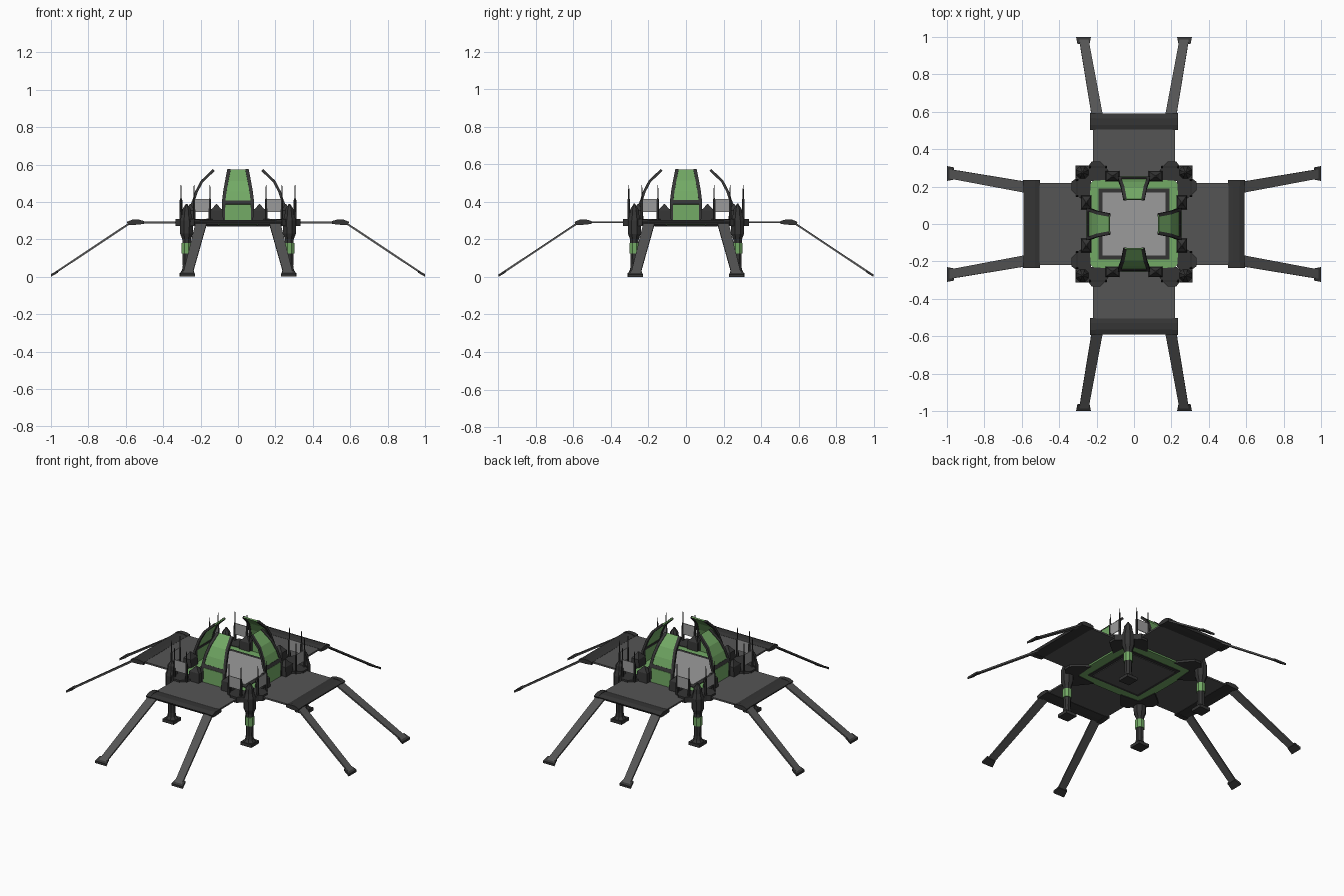
import bpy, bmesh
from math import cos, sin, pi
from mathutils import Vector, Matrix

if "Cube" in bpy.data.objects:
    bpy.data.objects.remove(bpy.data.objects["Cube"])


def material(name, c):
    m = bpy.data.materials.new(name)
    m.diffuse_color = (*c, 1)
    m.use_nodes = True
    m.node_tree.nodes["Principled BSDF"].inputs["Base Color"].default_value = m.diffuse_color
    return m


GREEN = material("green", (0.17, 0.40, 0.13))
DARK = material("dark", (0.035, 0.035, 0.035))
GREY = material("deck_grey", (0.09, 0.09, 0.09))
LIGHT = material("light_grey", (0.33, 0.33, 0.33))


def part(name, solids, mat, turns=4, mirror=False):
    """Loft each solid (a list of rings), repeat around z and mirror in x."""
    bm = bmesh.new()
    for rings in solids:
        for flip in ((1, -1) if mirror else (1,)):
            for k in range(turns):
                rot = Matrix.Rotation(k * pi / 2, 3, 'Z')
                vs = [[bm.verts.new(rot @ Vector((p[0] * flip, p[1], p[2]))) for p in r] for r in rings]
                n = len(vs[0])
                for a, b in zip(vs, vs[1:]):
                    for i in range(n):
                        bm.faces.new((a[i], a[(i + 1) % n], b[(i + 1) % n], b[i]))
                bm.faces.new(vs[0])
                bm.faces.new(vs[-1])
    bmesh.ops.recalc_face_normals(bm, faces=bm.faces)
    me = bpy.data.meshes.new(name)
    bm.to_mesh(me)
    bm.free()
    me.materials.append(mat)
    ob = bpy.data.objects.new(name, me)
    bpy.context.collection.objects.link(ob)
    return ob


def box(x0, x1, y0, y1, z0, z1):
    q = ((x0, y0), (x1, y0), (x1, y1), (x0, y1))
    return [[(x, y, z) for x, y in q] for z in (z0, z1)]


def turned(cx, cy, prof, n=8):
    """Faceted upright column from (radius, z) pairs."""
    return [[(cx + r * cos((i + .5) * 2 * pi / n), cy + r * sin((i + .5) * 2 * pi / n), z)
             for i in range(n)] for r, z in prof]


def plate(outline, z0, z1):
    return [[(x, y, z) for x, y in outline] for z in (z0, z1)]


def strip(pts, t):
    """Curved slab: points (x centre, half width, y, z), thickness t."""
    rings = []
    for i, (x, w, y, z) in enumerate(pts):
        a, b = pts[max(i - 1, 0)], pts[min(i + 1, len(pts) - 1)]
        d = Vector((0, b[2] - a[2], b[3] - a[3])).normalized()
        n = Vector((0, -d.z, d.y)) * t / 2
        rings.append([(x - w, y + n.y, z + n.z), (x + w, y + n.y, z + n.z),
                      (x + w, y - n.y, z - n.z), (x - w, y - n.y, z - n.z)])
    return rings


# Central hull with dark rim and light floor
hull = [(.20, -.25), (.25, -.20), (.25, .20), (.20, .25),
        (-.20, .25), (-.25, .20), (-.25, -.20), (-.20, -.25)]
part("hull", [plate(hull, .276, .304)], GREEN, 1)
part("floor_rim", [box(-.19, .19, -.19, .19, .272, .308)], DARK, 1)
part("floor", [box(-.168, .168, -.168, .168, .31, .312)], LIGHT, 1)
part("belly_panel", [box(-.168, .168, -.168, .168, .268, .272)], GREY, 1)

# Flat decks on four sides with thick outer lips
part("deck", [box(-.22, .22, -.54, -.24, .286, .296)], GREY)
lip = [(-.505, .284), (-.505, .297), (-.53, .303), (-.565, .303), (-.592, .293), (-.585, .28), (-.55, .28)]
part("deck_lip", [[[(x, y, z) for y, z in lip] for x in (-.215, .215)]], DARK)
lip_cap = [(y * 1.06 + .033, z * 1.2 - .0585) for y, z in lip]
part("lip_cap", [[[(x, y, z) for y, z in lip_cap] for x in (.205, .235)]], DARK, mirror=True)

# Sloping struts and their feet
part("strut", [strip([(.195, .03, -.57, .292), (.268, .025, -.985, .016)], .01)], GREY, mirror=True)
part("strut_foot", [
    [[(x, y, z) for x, y, z in ((.27 - w, -.962, .022), (.27 + w, -.962, .022),
                                (.27 + w, -.962, .034), (.27 - w, -.962, .034))]
     if s == 0 else
     [(.27 - w, -1, 0), (.27 + w, -1, 0), (.27 + w, -1, .014), (.27 - w, -1, .014)]
     for s, w in ((0, .032), (1, .04))]], DARK, mirror=True)

# Corner legs
c = .275
part("corner_leg", [turned(c, c, [(.04, 0), (.04, .015), (.026, .035), (.022, .06), (.025, .20),
                                 (.037, .23), (.038, .30), (.028, .33), (.024, .36), (.004, .39)])], DARK)
part("leg_band", [turned(c, c, [(.028, .125), (.028, .18)])], GREEN)
part("leg_foot", [box(c - .038, c + .038, c - .038, c + .038, 0, .02)], DARK)

# Corner brackets carrying the masts
bracket = [(.10, .24), (.165, .32), (.18, .335), (.225, .335), (.24, .315), (.285, .285), (.23, .23)]
part("corner_bracket", [plate(bracket, .272, .308)], DARK, mirror=True)

# Pointed blocks beside each petal
part("petal_block", [[[(.115 + sx * w, -.255 + sy * d, z) for sx, sy in ((-1, -1), (1, -1), (1, 1), (-1, 1))]
                      for w, d, z in ((.037, .03, .29), (.035, .025, .355), (.018, .014, .37), (.003, .003, .388))]],
     DARK, mirror=True)

# Masts and panes between them
part("mast", [turned(x, -.305, [(.008, .29), (.007, .41), (.0035, .42), (.0035, .455), (.0015, .49)], 6)
              for x in (.15, .235)], DARK, mirror=True)
part("pane", [box(.15, .235, -.307, -.303, .345, .416)], LIGHT, mirror=True)

# Dome petals: two green panels, a dark band and dark edge rails
prof = [(.078, -.248, .295), (.077, -.246, .386), (.076, -.238, .406),
        (.07, -.222, .455), (.06, -.193, .51), (.048, -.13, .57)]


def panel(a, b, t, inset=0):
    return strip([(0, w - inset, y, z) for w, y, z in prof[a:b]], t)


part("lower_petal", [panel(0, 2, .01)], GREEN)
part("petal_band", [panel(1, 3, .014)], DARK)
part("upper_petal", [panel(2, 6, .008)], GREEN)
part("petal_rail", [strip([(w, .009, y, z) for w, y, z in prof], .014)], DARK, mirror=True)
